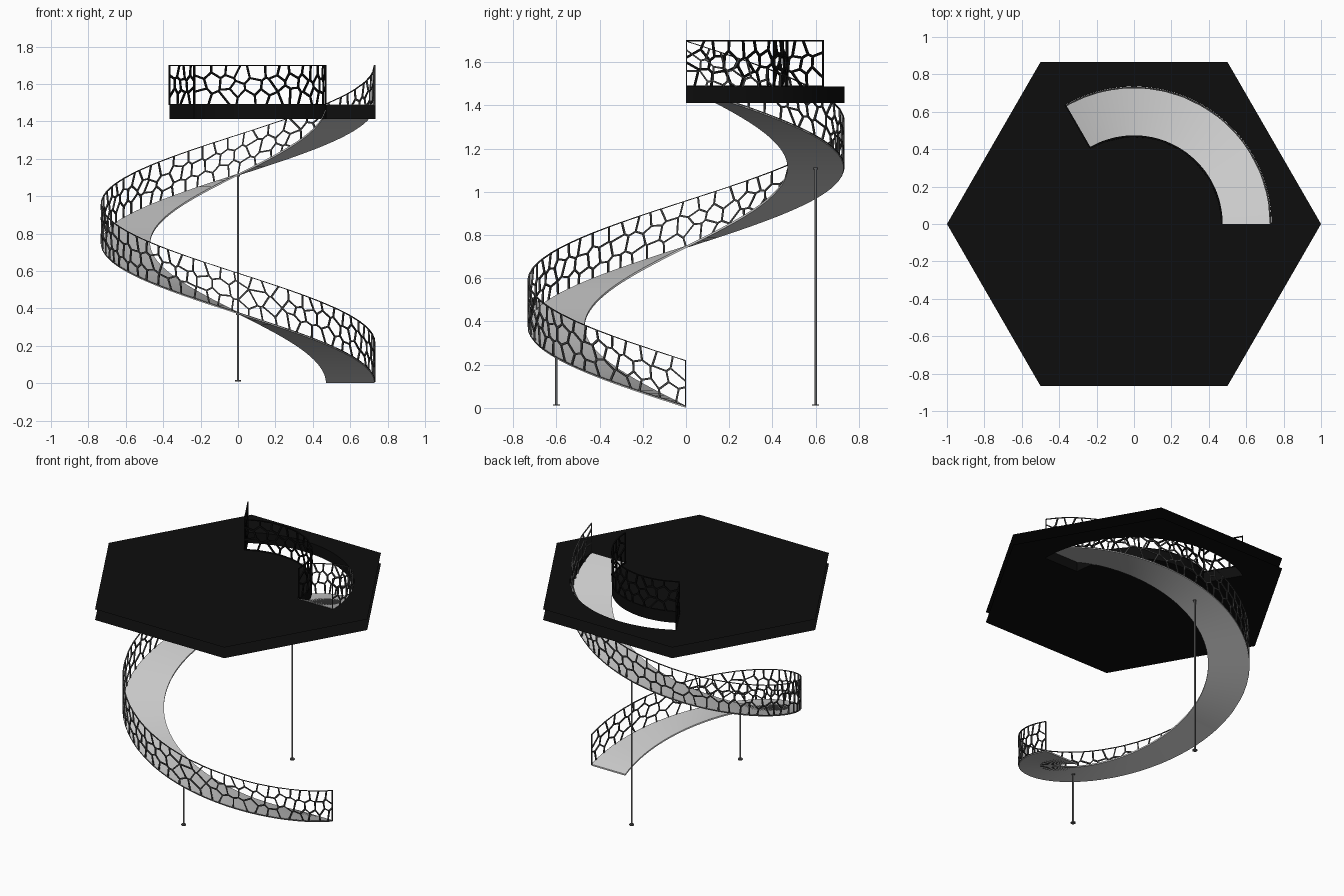
import bpy, bmesh, random
from math import sin, cos, pi, radians, hypot

if "Cube" in bpy.data.objects:
    bpy.data.objects.remove(bpy.data.objects["Cube"])

R_IN, R_OUT, RISE, TURN = 0.47, 0.73, 1.48, 2 * pi
TOP, BOTTOM, RAIL_H = 1.487, 1.412, 0.215


def material(name, v):
    m = bpy.data.materials.new(name)
    m.diffuse_color = (v, v, v, 1)
    m.use_nodes = True
    m.node_tree.nodes["Principled BSDF"].inputs["Base Color"].default_value = m.diffuse_color
    return m


BLACK = material("black", 0.004)
DARK = material("dark_grey", 0.06)
STEEL = material("steel_grey", 0.12)


def finish(bm, name, mat=None, smooth=False):
    me = bpy.data.meshes.new(name)
    bm.to_mesh(me)
    bm.free()
    ob = bpy.data.objects.new(name, me)
    bpy.context.collection.objects.link(ob)
    if mat:
        me.materials.append(mat)
    if smooth:
        bpy.ops.object.select_all(action='DESELECT')
        bpy.context.view_layer.objects.active = ob
        ob.select_set(True)
        bpy.ops.object.shade_smooth_by_angle(angle=radians(35))
    return ob


def clip(poly, a, b):
    """Keep the part of poly nearer to point a than to b."""
    nx, ny = b[0] - a[0], b[1] - a[1]
    d = nx * (a[0] + b[0]) / 2 + ny * (a[1] + b[1]) / 2
    out = []
    for p, q in zip(poly, poly[1:] + poly[:1]):
        dp, dq = p[0] * nx + p[1] * ny - d, q[0] * nx + q[1] * ny - d
        if dp <= 0:
            out.append(p)
        if dp * dq < 0:
            t = dp / (dp - dq)
            out.append((p[0] + t * (q[0] - p[0]), p[1] + t * (q[1] - p[1])))
    return out


def cell_rail(name, length, place, bar, mat, seed):
    """Flat strip of irregular cells, opened to bars, then bent with place(u, v)."""
    rng = random.Random(seed)
    step = 0.074
    cols = max(2, round(length / step))
    w, h = length / cols, RAIL_H / 3
    seeds = [((i + 0.25 + 0.5 * (j % 2) + rng.uniform(-.3, .3)) * w,
              (j + 0.5 + rng.uniform(-.3, .3)) * h)
             for i in range(cols) for j in range(3)]
    bm = bmesh.new()
    for s in seeds:
        poly = [(0, 0), (length, 0), (length, RAIL_H), (0, RAIL_H)]
        for o in seeds:
            if o != s and hypot(o[0] - s[0], o[1] - s[1]) < 0.35:
                poly = clip(poly, s, o)
        if len(poly) > 2:
            bm.faces.new([bm.verts.new((x, y, 0)) for x, y in poly])
    bmesh.ops.remove_doubles(bm, verts=bm.verts[:], dist=0.004)
    cells = bm.faces[:]
    bmesh.ops.inset_individual(bm, faces=cells, thickness=bar / 2, use_even_offset=True)
    bmesh.ops.delete(bm, geom=cells, context='FACES')
    for v in bm.verts:
        v.co = place(v.co.x, v.co.y)
    ob = finish(bm, name, mat)
    mod = ob.modifiers.new("thickness", 'SOLIDIFY')
    mod.thickness, mod.offset = 0.008, 0
    return ob


# Spiral ramp: thin rectangular section swept one turn clockwise
bm = bmesh.new()
N = 128
rings = []
for i in range(N + 1):
    t = i / N
    a = -TURN * t
    rings.append([bm.verts.new((r * cos(a), r * sin(a), RISE * t + z))
                  for r, z in ((R_IN, 0), (R_OUT, 0), (R_OUT, .01), (R_IN, .01))])
for p, q in zip(rings, rings[1:]):
    for k in range(4):
        bm.faces.new((p[k], p[k - 1], q[k - 1], q[k]))
bm.faces.new(rings[0])
bm.faces.new(rings[-1][::-1])
bmesh.ops.recalc_face_normals(bm, faces=bm.faces[:])
finish(bm, "spiral_ramp", smooth=True)


# Outer railing that climbs with the ramp
def on_ramp(u, v):
    t = u / (R_OUT * TURN)
    return (R_OUT * cos(-TURN * t), R_OUT * sin(-TURN * t), RISE * t + .005 + v)


cell_rail("ramp_railing", R_OUT * TURN, on_ramp, 0.008, DARK, 3)

# Hexagonal deck: two sheets with a curved opening lined by walls
SPAN, H_IN, H_OUT = radians(120), 0.47, 0.735
arc = [SPAN * i / 48 for i in range(49)]
hole = [(H_OUT * cos(a), H_OUT * sin(a)) for a in arc]
hole += [(H_IN * cos(a), H_IN * sin(a)) for a in reversed(arc)]
hexagon = [(cos(k * pi / 3), sin(k * pi / 3)) for k in range(6)]
bm = bmesh.new()
loops = []
for z in (TOP, BOTTOM):
    edges = []
    for pts in (hexagon, hole):
        vs = [bm.verts.new((x, y, z)) for x, y in pts]
        edges += [bm.edges.new((vs[i - 1], vs[i])) for i in range(len(vs))]
    loops.append(vs)
    bmesh.ops.triangle_fill(bm, edges=edges, use_beauty=True, normal=(0, 0, 1))
up, low = loops
for i in range(len(up)):
    bm.faces.new((up[i - 1], up[i], low[i], low[i - 1]))
bmesh.ops.recalc_face_normals(bm, faces=bm.faces[:])
finish(bm, "hexagonal_deck", BLACK)

# Deck railing: inner arc and straight end of the opening
cell_rail("deck_railing_arc", H_IN * SPAN,
          lambda u, v: (H_IN * cos(u / H_IN), H_IN * sin(u / H_IN), TOP + v), 0.011, BLACK, 5)
cell_rail("deck_railing_end", H_OUT - H_IN,
          lambda u, v: ((H_IN + u) * cos(SPAN), (H_IN + u) * sin(SPAN), TOP + v), 0.011, BLACK, 8)


# Support posts with a small foot and head plate
def disc(bm, r, y, z0, z1):
    g = bmesh.ops.create_cone(bm, cap_ends=True, segments=20, radius1=r, radius2=r, depth=z1 - z0)
    bmesh.ops.translate(bm, verts=g["verts"], vec=(0, y, (z0 + z1) / 2))


for name, y, t in (("front_post", -0.6, 0.25), ("back_post", 0.6, 0.75)):
    bm = bmesh.new()
    z = RISE * t
    disc(bm, 0.006, y, 0.01, z)
    disc(bm, 0.016, y, 0.01, 0.016)
    disc(bm, 0.010, y, z - 0.006, z + 0.002)
    finish(bm, name, STEEL, smooth=True)
